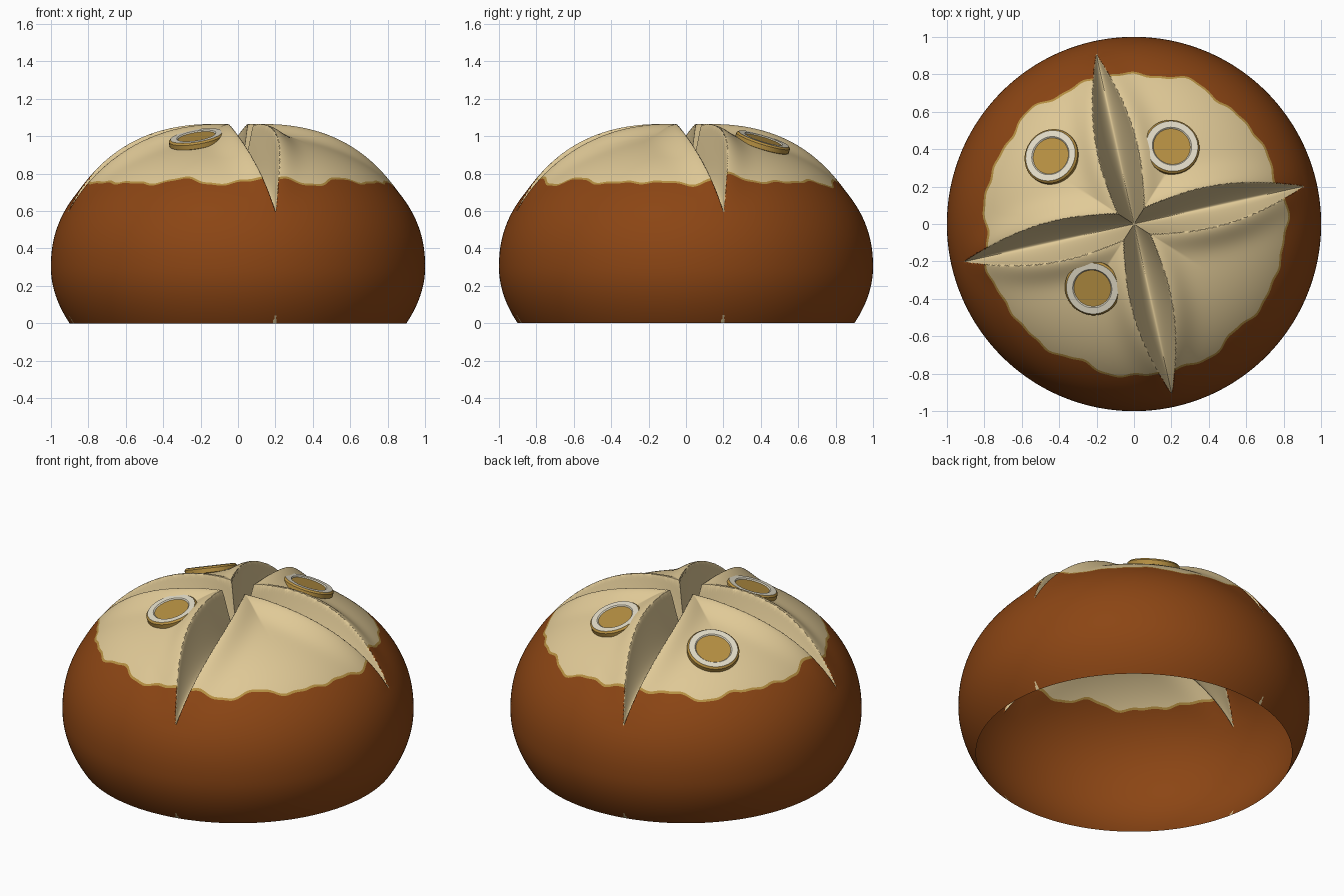
import bpy, bmesh, math
from mathutils import Vector

cube = bpy.data.objects.get("Cube")
if cube:
    bpy.data.objects.remove(cube, do_unlink=True)


def material(name, rgb):
    mat = bpy.data.materials.new(name)
    mat.use_nodes = True
    color = (*rgb, 1)
    mat.diffuse_color = color
    mat.node_tree.nodes["Principled BSDF"].inputs["Base Color"].default_value = color
    return mat


CRUST = material("crust brown", (0.26, 0.06, 0.007))
CRUMB = material("cream", (0.75, 0.59, 0.31))
TOAST = material("toasted gold", (0.47, 0.28, 0.055))
WHITE = material("pale white", (0.76, 0.71, 0.57))

TIP_ANGLE = math.atan2(0.2, 0.9)
TIP_RADIUS = 0.93
EQUATOR, DOME = 0.3, 0.73
SEGMENTS = 480
CAP_RINGS = 66
CAP_PHI = math.asin(0.80)


def finish(bm, name, mats, angle):
    bmesh.ops.recalc_face_normals(bm, faces=bm.faces)
    mesh = bpy.data.meshes.new(name)
    bm.to_mesh(mesh)
    bm.free()
    obj = bpy.data.objects.new(name, mesh)
    bpy.context.collection.objects.link(obj)
    for mat in mats:
        mesh.materials.append(mat)
    bpy.ops.object.select_all(action="DESELECT")
    obj.select_set(True)
    bpy.context.view_layer.objects.active = obj
    bpy.ops.object.shade_smooth_by_angle(angle=math.radians(angle))
    return obj


def dome_height(r):
    return EQUATOR + DOME * max(0, 1 - r * r) ** 0.455


def gash(x, y):
    """Distance along and across the nearest gash, and its half width."""
    r = math.hypot(x, y)
    quarter = math.pi / 2
    off = math.atan2(y, x) - TIP_ANGLE
    off -= quarter * round(off / quarter)
    s = min(1, r * math.cos(off) / TIP_RADIUS)
    width = 0.05 * (1 - s) + 0.08 * math.sin(math.pi * s) ** 0.9
    return s, abs(r * math.sin(off)), width


def scored(x, y):
    """Height change of the dome: raised lips around a deep groove."""
    s, across, width = gash(x, y)
    lip = (0.03 + 0.03 * math.sin(math.pi * s)) * (1 - s ** 6)
    if across >= width:
        return lip * math.exp(-((across - width) / 0.09) ** 2)
    depth = 0.33 * (1 - s * s) ** 0.8
    return lip - depth * (1 - (across / width) ** 1.6)


def wobble(a):
    return (0.018 * math.sin(11 * a + 1) + 0.014 * math.sin(17 * a)
            + 0.012 * math.sin(5 * a + 2) + 0.006 * math.sin(37 * a))


# Bun: one open shell of rings, with the cap border following a wavy ring
phis = [CAP_PHI * i / CAP_RINGS for i in range(1, CAP_RINGS + 1)]
rim_phi = CAP_PHI + 0.018
phis += [rim_phi + (math.pi / 2 - rim_phi) * i / 44 for i in range(45)]
# Columns crowd towards the gashes
angles = []
for i in range(SEGMENTS):
    t = math.tau * i / SEGMENTS
    angles.append(TIP_ANGLE + t - 0.6 * math.sin(4 * t) / 4)

bm = bmesh.new()
rings = []
for phi in phis:
    ring = []
    for a in angles:
        p = phi + wobble(a) * math.exp(-((phi - CAP_PHI) / 0.16) ** 2)
        r = math.sin(p)
        x, y = r * math.cos(a), r * math.sin(a)
        z = dome_height(r) if phi < phis[-1] else EQUATOR
        ring.append(bm.verts.new((x, y, z + scored(x, y))))
    rings.append(ring)
for i in range(1, 15):
    k = i / 14
    r = 1 - 0.1 * k * k
    rings.append([bm.verts.new((r * math.cos(a), r * math.sin(a), EQUATOR * (1 - k)))
                  for a in angles])
centre = bm.verts.new((0, 0, dome_height(0) + scored(0, 0)))

for j in range(SEGMENTS):
    n = (j + 1) % SEGMENTS
    bm.faces.new((centre, rings[0][j], rings[0][n])).material_index = 1
    for i in range(len(rings) - 1):
        face = bm.faces.new((rings[i][j], rings[i + 1][j], rings[i + 1][n], rings[i][n]))
        c = face.calc_center_median()
        s, across, width = gash(c.x, c.y)
        if i < CAP_RINGS - 1 or (s < 1 and across < width):
            face.material_index = 1
        elif i == CAP_RINGS - 1:
            face.material_index = 2
finish(bm, "bread_bun", [CRUST, CRUMB, TOAST], 45)


# Round slices: lathed discs tilted to lie on the dome
def slice_disc(name, x, y):
    bm = bmesh.new()
    profile = [(0.10, 0.014), (0.106, 0.02), (0.14, 0.02), (0.15, 0.01),
               (0.15, -0.015), (0.14, -0.02)]
    mats = [1, 1, 0, 0, 0]
    n = 48
    loops = [[bm.verts.new((r * math.cos(math.tau * j / n), r * math.sin(math.tau * j / n), z))
              for j in range(n)] for r, z in profile]
    bm.faces.new(loops[0])
    bm.faces.new(loops[-1][::-1])
    for i, index in enumerate(mats):
        for j in range(n):
            k = (j + 1) % n
            face = bm.faces.new((loops[i][j], loops[i + 1][j], loops[i + 1][k], loops[i][k]))
            face.material_index = index
    obj = finish(bm, name, [TOAST, WHITE], 40)
    r = math.hypot(x, y)
    slope = (dome_height(r - 0.05) - dome_height(r + 0.05)) / 0.1
    normal = Vector((slope * x / r, slope * y / r, 1))
    obj.rotation_mode = "QUATERNION"
    obj.rotation_quaternion = normal.to_track_quat("Z", "Y")
    obj.location = (x, y, dome_height(r) + 0.01)


slice_disc("slice_back_right", -0.44, 0.36)
slice_disc("slice_back_left", 0.20, 0.41)
slice_disc("slice_front_right", -0.22, -0.34)
